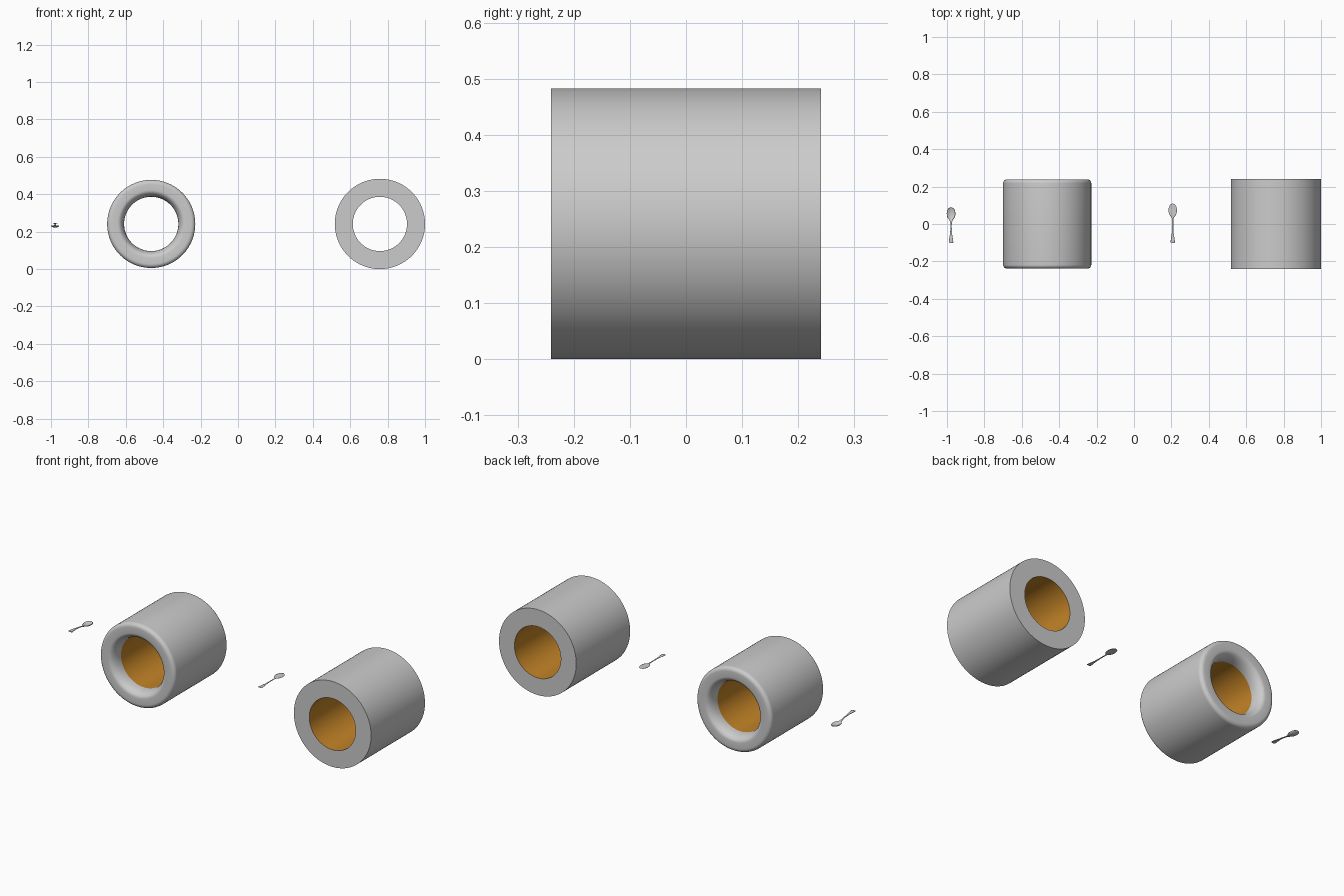
import bpy, bmesh, math

if "Cube" in bpy.data.objects:
    bpy.data.objects.remove(bpy.data.objects["Cube"])

ZC = 0.2413
core_mat = bpy.data.materials.new("cardboard")
core_mat.diffuse_color = (0.55, 0.23, 0.02, 1)
core_mat.use_nodes = True
core_mat.node_tree.nodes["Principled BSDF"].inputs["Base Color"].default_value = core_mat.diffuse_color


def finish(name, bm, loc, mat=None, angle=35):
    me = bpy.data.meshes.new(name)
    bm.to_mesh(me)
    bm.free()
    ob = bpy.data.objects.new(name, me)
    bpy.context.collection.objects.link(ob)
    ob.location = loc
    if mat:
        me.materials.append(mat)
    bpy.ops.object.select_all(action='DESELECT')
    ob.select_set(True)
    bpy.context.view_layer.objects.active = ob
    bpy.ops.object.shade_smooth_by_angle(angle=math.radians(angle))
    return ob


def lathe(name, profile, x, mat=None, flip=False, seg=96):
    """Spin a (radius, y) profile about the y axis."""
    bm = bmesh.new()
    rings = []
    for r, y in profile:
        rings.append([bm.verts.new((r * math.cos(2 * math.pi * i / seg), y,
                                    r * math.sin(2 * math.pi * i / seg)))
                      for i in range(seg)])
    for a, b in zip(rings, rings[1:]):
        for i in range(seg):
            j = (i + 1) % seg
            f = bm.faces.new((a[i], b[i], b[j], a[j]))
            if flip:
                f.normal_flip()
    return finish(name, bm, (x, 0, ZC), mat)


def arc(cr, cy, rr, ry, a0, a1, n=8):
    return [(cr + rr * math.cos(math.radians(a0 + (a1 - a0) * i / n)),
             cy + ry * math.sin(math.radians(a0 + (a1 - a0) * i / n)))
            for i in range(n + 1)]


def spoon(name, rows, x, thickness, cols=8):
    """Loft (y, half width, edge z, centre dip) rows into a sheet."""
    bm = bmesh.new()
    grid = []
    for y, w, z, dip in rows:
        ts = [2 * c / cols - 1 for c in range(cols + 1)]
        grid.append([bm.verts.new((w * t, y, z - dip * (1 - t * t))) for t in ts])
    for a, b in zip(grid, grid[1:]):
        for c in range(cols):
            bm.faces.new((a[c], a[c + 1], b[c + 1], b[c]))
    ob = finish(name, bm, (x, 0, 0))
    if thickness:
        m = ob.modifiers.new("thickness", 'SOLIDIFY')
        m.thickness = thickness
        m.offset = 0
    return ob


def bowl_rows(y0, y1, w, z, dip, n=10):
    out = []
    for i in range(n + 1):
        t = -0.92 + 1.92 * i / n
        s = math.sqrt(max(0.0, 1 - t * t))
        out.append(((y0 + y1) / 2 + (y1 - y0) / 2 * t, max(w * s, 0.001), z, dip * s * s))
    return out


# soft roll: rounded outer edges, deep curl into the core
half = arc(0.213, 0.218, 0.0225, 0.021, 0, 90) + arc(0.18, 0.174, 0.035, 0.065, 90, 180)
soft = [(r, -y) for r, y in reversed(half)] + half
lathe("soft_roll", soft, -0.464, flip=True)
lathe("soft_roll_core", [(0.145, -0.174), (0.145, 0.174)], -0.464, core_mat)

# plain roll: square-edged tube
lathe("plain_roll", [(0.145, -0.2405), (0.2413, -0.2405), (0.2413, 0.2405), (0.145, 0.2405)],
      0.7587, flip=True)
lathe("plain_roll_core", [(0.145, -0.2405), (0.145, 0.2405)], 0.7587, core_mat)

# curved spoon: handle drops towards a dished bowl
handle = [(-0.102, 0.008, 0.246, 0), (-0.098, 0.012, 0.246, 0), (-0.08, 0.010, 0.246, 0),
          (-0.05, 0.005, 0.244, 0), (-0.02, 0.0035, 0.240, 0), (0.005, 0.0035, 0.235, 0)]
spoon("curved_spoon", handle + bowl_rows(0.02, 0.09, 0.0225, 0.231, 0.008), -0.978, 0.003)

# flat spoon: plain sheet
flat = [(y, w, 0.247, 0) for y, w, z, d in handle] + [(0.03, 0.0035, 0.247, 0)]
spoon("flat_spoon", flat + bowl_rows(0.036, 0.11, 0.0225, 0.247, 0), 0.207, 0.0008)
